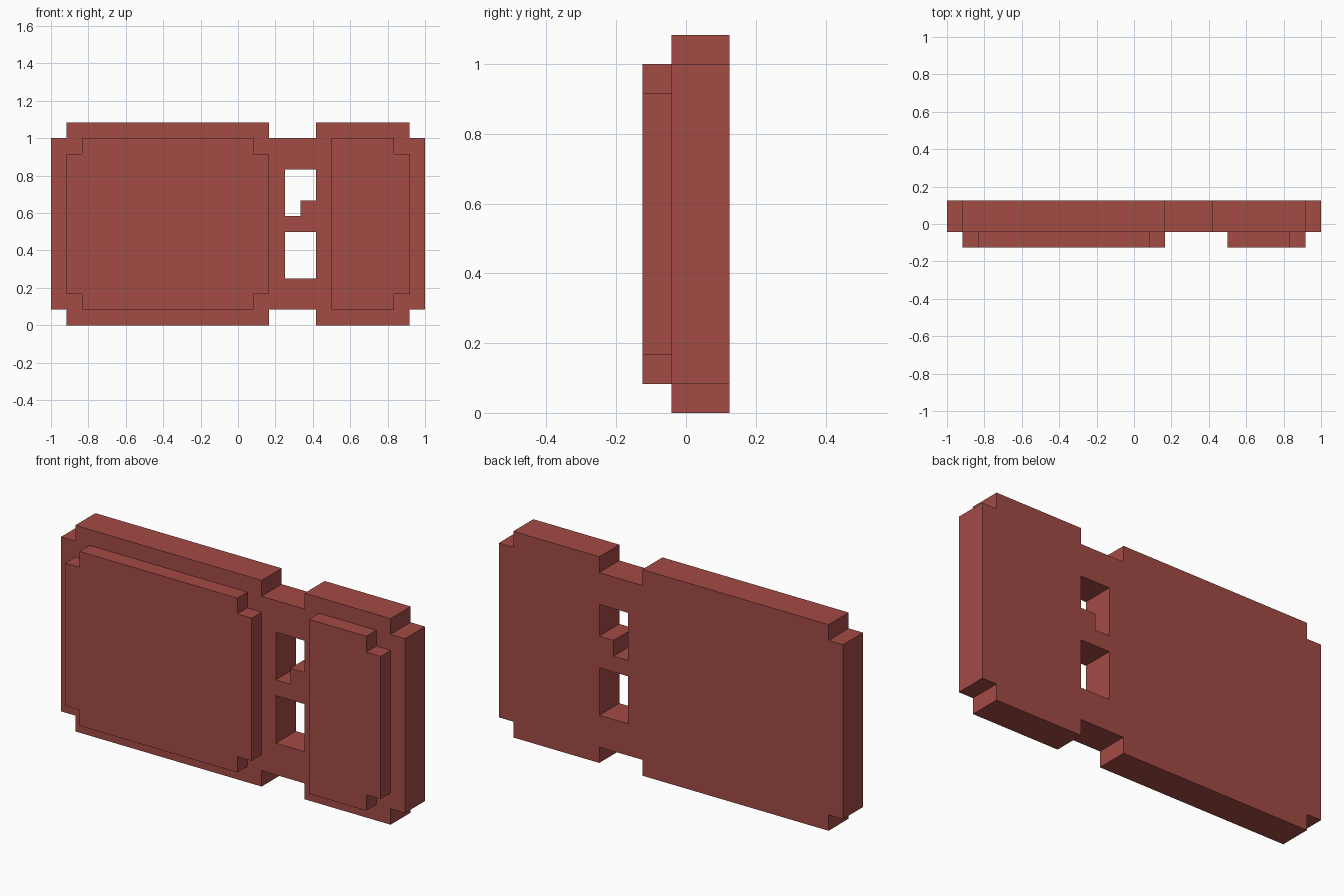
import bpy, bmesh, math

if "Cube" in bpy.data.objects:
    bpy.data.objects.remove(bpy.data.objects["Cube"])

U = 1 / 12  # one block unit: the model is 24 x 3 x 13 blocks

mat = bpy.data.materials.new("brick_red")
mat.diffuse_color = (0.37, 0.07, 0.06, 1)
mat.use_nodes = True
mat.node_tree.nodes["Principled BSDF"].inputs["Base Color"].default_value = mat.diffuse_color


def slab(name, rects, y0, y1):
    """Extrude the union of (x0, x1, z0, z1) block rectangles from y0 to y1."""
    cells = {(x, z) for x0, x1, z0, z1 in rects
             for x in range(x0, x1) for z in range(z0, z1)}
    bm = bmesh.new()
    verts = {}

    def vert(x, z):
        if (x, z) not in verts:
            verts[x, z] = bm.verts.new(((x - 12) * U, (y0 - 1.5) * U, z * U))
        return verts[x, z]

    for x, z in sorted(cells):
        bm.faces.new([vert(x, z), vert(x + 1, z), vert(x + 1, z + 1), vert(x, z + 1)])
    ext = bmesh.ops.extrude_face_region(bm, geom=bm.faces[:], use_keep_orig=True)
    moved = [g for g in ext["geom"] if isinstance(g, bmesh.types.BMVert)]
    bmesh.ops.translate(bm, verts=moved, vec=(0, (y1 - y0) * U, 0))
    bmesh.ops.recalc_face_normals(bm, faces=bm.faces[:])
    # merge the cells into large flat faces
    bmesh.ops.dissolve_limit(bm, angle_limit=math.radians(1),
                             verts=bm.verts[:], edges=bm.edges[:])
    me = bpy.data.meshes.new(name)
    bm.to_mesh(me)
    bm.free()
    me.materials.append(mat)
    obj = bpy.data.objects.new(name, me)
    bpy.context.collection.objects.link(obj)
    return obj


# Back plate: two notched panels joined by three bridges
left_panel = [(0, 15, 1, 12), (1, 14, 0, 13)]
right_panel = [(17, 24, 1, 12), (17, 23, 0, 13)]
bridges = [(14, 17, 1, 3), (14, 17, 6, 7), (16, 17, 7, 8), (14, 17, 10, 12)]
slab("back_plate", left_panel + right_panel + bridges, 1, 3)

# Raised front panels with notched corners
slab("left_front_panel", [(1, 14, 2, 11), (2, 13, 1, 12)], 0, 1)
slab("right_front_panel", [(18, 23, 2, 11), (18, 22, 1, 12)], 0, 1)
